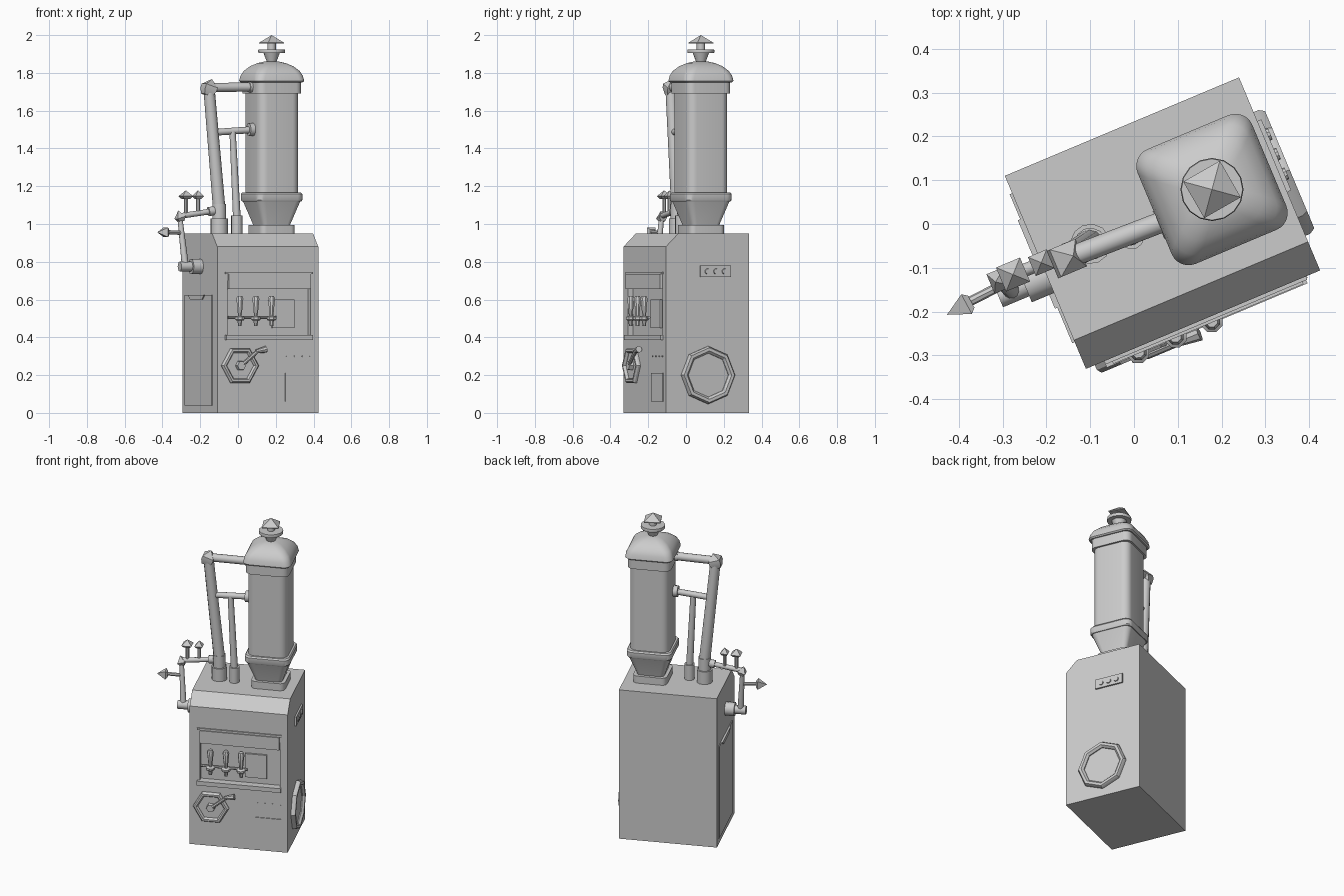
import bpy, bmesh
from math import cos, sin, pi, radians
from mathutils import Vector, Matrix

# The whole machine stands turned about z
PLACE = Matrix.Translation((0.065, 0.002, 0)) @ Matrix.Rotation(radians(22.8), 4, 'Z')
FRONT, SIDE = -0.239, 0.29


def loft(name, rings, closed=False):
    """Skin a row of point rings; closed joins the last ring to the first."""
    bm = bmesh.new()
    vs = [[bm.verts.new(p) for p in ring] for ring in rings]
    n = len(vs[0])
    pairs = list(zip(vs, vs[1:])) + ([(vs[-1], vs[0])] if closed else [])
    for a, b in pairs:
        for i in range(n):
            j = (i + 1) % n
            bm.faces.new((a[i], a[j], b[j], b[i]))
    if not closed:
        bm.faces.new(vs[0][::-1])
        bm.faces.new(vs[-1])
    bmesh.ops.remove_doubles(bm, verts=bm.verts, dist=1e-5)
    bmesh.ops.recalc_face_normals(bm, faces=bm.faces)
    me = bpy.data.meshes.new(name)
    bm.to_mesh(me)
    bm.free()
    ob = bpy.data.objects.new(name, me)
    bpy.context.collection.objects.link(ob)
    ob.matrix_world = PLACE
    return ob


def box(name, lo, hi):
    (a, b, c), (d, e, f) = lo, hi
    return loft(name, [[(a, b, z), (d, b, z), (d, e, z), (a, e, z)] for z in (c, f)])


def lathe(name, origin, axis, profile, n=12, spin=0.0, closed=False):
    """n-sided turning of (radius, height) pairs along an axis."""
    ax = Vector(axis).normalized()
    q = ax.to_track_quat('Z', 'Y').to_matrix() if abs(ax.z) < 0.999 else Matrix.Identity(3)
    o = Vector(origin)
    return loft(name, [[o + q @ Vector((r * cos(spin + 2 * pi * i / n), r * sin(spin + 2 * pi * i / n), h))
                        for i in range(n)] for r, h in profile], closed)


def rod(name, p, q, r0, r1=None, n=12, spin=0.0):
    d = Vector(q) - Vector(p)
    return lathe(name, p, d, [(r0, 0), (r0 if r1 is None else r1, d.length)], n, spin)


def rounded(name, cx, cy, sections, seg=6):
    """Stack of rounded squares given as (half width, corner radius, z)."""
    rings = []
    for a, r, z in sections:
        ring = []
        for k, (sx, sy) in enumerate([(1, 1), (-1, 1), (-1, -1), (1, -1)]):
            for i in range(seg + 1):
                t = pi / 2 * (k + i / seg)
                ring.append((cx + sx * (a - r) + r * cos(t), cy + sy * (a - r) + r * sin(t), z))
        rings.append(ring)
    return loft(name, rings)


# Cabinet with a sloped front top edge and a shallow serving recess
side = [(FRONT, 0), (0.239, 0), (0.239, 0.95), (-0.168, 0.95), (FRONT, 0.88)]
cabinet = loft("cabinet", [[(x, y, z) for y, z in side] for x in (-SIDE, SIDE)])
cutter = box("recess_cutter", (-0.23, -0.3, 0.41), (0.245, FRONT + 0.03, 0.70))
cutter.hide_render = True
cutter.hide_set(True)
mod = cabinet.modifiers.new("recess", 'BOOLEAN')
mod.object, mod.operation, mod.solver = cutter, 'DIFFERENCE', 'EXACT'

# Hood, display and drip tray
box("hood_trim", (-0.245, FRONT - 0.008, 0.735), (0.255, FRONT + 0.02, 0.747))
box("hood", (-0.228, FRONT - 0.014, 0.655), (0.243, FRONT + 0.03, 0.735))
box("display", (0.035, FRONT + 0.018, 0.45), (0.162, FRONT + 0.035, 0.60))
box("drip_tray", (-0.245, FRONT - 0.016, 0.385), (0.252, FRONT + 0.03, 0.412))

# Three taps on a shared bar
rod("tap_bar", (-0.225, -0.235, 0.505), (0.05, -0.235, 0.505), 0.008, n=8)
for i, x in enumerate((-0.165, -0.073, 0.017)):
    o = (x, -0.25, 0)
    lathe(f"tap_handle_{i}", o, (0, 0, 1), [(0.010, 0.51), (0.020, 0.605), (0.014, 0.618)], 8)
    lathe(f"tap_collar_{i}", o, (0, 0, 1), [(0.022, 0.49), (0.027, 0.495), (0.027, 0.507), (0.018, 0.513)], 8)
    lathe(f"tap_spout_{i}", o, (0, 0, 1), [(0.010, 0.46), (0.014, 0.49)], 8)

# Hexagonal hatch with crank
hub = (-0.162, FRONT, 0.25)
lathe("hatch_ring", hub, (0, -1, 0), [(0.106, -0.01), (0.106, 0.012), (0.098, 0.022), (0.086, 0.022),
                                      (0.078, 0.012), (0.078, -0.01)], 6, closed=True)
lathe("hatch_plate", hub, (0, -1, 0), [(0.08, -0.01), (0.08, 0.006)], 6)
lathe("crank_hub", hub, (0, -1, 0), [(0.028, 0), (0.024, 0.03)], 6)
rod("crank_arm", (-0.15, FRONT - 0.025, 0.26), (-0.07, FRONT - 0.025, 0.325), 0.010, n=8)
rod("crank_grip", (-0.078, FRONT - 0.025, 0.325), (-0.02, FRONT - 0.025, 0.337), 0.010, 0.018, n=8)

# Small front cover and row of rivets
box("front_cover", (0.10, FRONT - 0.005, 0.06), (0.257, FRONT + 0.01, 0.21))
for i in range(4):
    rod(f"rivet_{i}", (0.11 + 0.045 * i, FRONT + 0.005, 0.30), (0.11 + 0.045 * i, FRONT - 0.004, 0.30), 0.005, n=6)

# Octagonal porthole and indicator plate on the right side
lathe("porthole_ring", (SIDE, 0, 0.20), (1, 0, 0), [(0.153, -0.01), (0.153, 0.012), (0.145, 0.025), (0.128, 0.025),
                                                 (0.116, 0.012), (0.116, -0.01)], 8, closed=True)
lathe("porthole_glass", (SIDE, 0, 0.20), (1, 0, 0), [(0.118, -0.01), (0.118, 0.006)], 8)
box("indicator_plate", (SIDE - 0.01, -0.045, 0.72), (SIDE + 0.01, 0.131, 0.78))
for i in range(3):
    y = -0.005 + 0.049 * i
    rod(f"indicator_{i}", (SIDE, y, 0.749), (SIDE + 0.016, y, 0.749), 0.017, 0.014, n=10)

# Service door on the left side
box("side_door", (-SIDE - 0.006, -0.173, 0.04), (-SIDE + 0.01, 0.196, 0.625))
loft("door_latch", [[(x, -0.085, 0.625), (x, 0.134, 0.625), (x, 0.105, 0.60), (x, -0.055, 0.60)]
                    for x in (-SIDE, -SIDE - 0.012)])

# Tank on a tapered foot, with bands, domed lid and vent
C = (0.134, 0.027)
rounded("tank_foot", *C, [(0.100, 0.03, 0.94), (0.100, 0.03, 0.995)])
rounded("tank_funnel", *C, [(0.078, 0.025, 0.98), (0.082, 0.025, 1.0), (0.127, 0.04, 1.125)])
rounded("tank_lower_band", *C, [(0.130, 0.04, 1.12), (0.134, 0.04, 1.127), (0.134, 0.04, 1.158), (0.128, 0.04, 1.167)])
rounded("tank_body", *C, [(0.117, 0.045, 1.15), (0.117, 0.045, 1.70)])
rounded("tank_upper_band", *C, [(0.128, 0.04, 1.69), (0.128, 0.04, 1.75)])
rounded("tank_dome", *C, [(0.135, 0.04, 1.75), (0.142, 0.042, 1.757), (0.137, 0.045, 1.785), (0.124, 0.045, 1.81),
                          (0.098, 0.042, 1.835), (0.065, 0.035, 1.852), (0.03, 0.02, 1.861)])
lathe("vent", (*C, 0), (0, 0, 1), [(0.022, 1.85), (0.043, 1.905), (0.070, 1.905), (0.072, 1.915), (0.070, 1.925),
                                   (0.022, 1.925), (0.022, 1.965)], 16)
lathe("vent_cap", (*C, 0), (0, 0, 1), [(0.068, 1.955), (0.068, 1.96), (0.0, 2.0)], 4, radians(52))

# Main riser, elbow and branch pipes into the tank
base, top = Vector((-0.17, 0.02, 1.08)), Vector((-0.233, 0.01, 1.72))
lathe("riser_socket", (-0.17, 0.02, 0), (0, 0, 1), [(0.046, 0.94), (0.046, 1.03), (0.037, 1.03), (0.037, 1.105)])
rod("riser_pipe", base, top, 0.033, 0.030)
lathe("riser_elbow", top, (0.35, 0, 1), [(0.032, -0.04), (0.048, -0.01), (0.048, 0.012), (0.0, 0.05)], 4, pi / 4)
rod("upper_pipe", top + Vector((0.01, 0, 0.003)), (0.03, 0.002, 1.725), 0.024)
rod("upper_flange", (-0.008, 0.002, 1.725), (0.022, 0.002, 1.725), 0.029)
rod("middle_pipe", (-0.205, 0.012, 1.485), (0.025, 0.0, 1.50), 0.018)
rod("middle_flange", (-0.01, 0.0, 1.50), (0.025, 0.0, 1.50), 0.034)
lathe("small_socket", (-0.077, 0, 0), (0, 0, 1), [(0.030, 0.94), (0.030, 1.045)])
rod("small_pipe", (-0.077, 0, 1.03), (-0.10, 0.004, 1.49), 0.021, 0.017)

# Valve line off the riser
corner, foot = Vector((-0.395, 0.024, 1.042)), Vector((-0.377, -0.01, 0.775))
rod("valve_pipe", (-0.18, 0.02, 1.072), corner, 0.015)
rod("valve_pipe_joint", (-0.232, 0.021, 1.065), (-0.20, 0.02, 1.07), 0.024)
for i, (x, r) in enumerate(((-0.36, 0.042), (-0.29, 0.033))):
    rod(f"valve_stem_{i}", (x, 0.024, 1.05), (x, 0.024, 1.15), 0.011, n=8)
    lathe(f"valve_cap_{i}", (x, 0.024, 0), (0, 0, 1), [(r * 0.6, 1.133), (r, 1.147), (0.0, 1.178)], 4, radians(45))
lathe("corner_cap", corner, (-0.3, 0, 1), [(0.018, -0.03), (0.034, -0.008), (0.0, 0.03)], 4, pi / 4)
rod("drop_pipe", corner, foot, 0.013, 0.019)
rod("side_spout", (-0.388, 0.012, 0.953), (-0.48, 0.005, 0.957), 0.011, n=8)
lathe("spout_tip", (-0.472, 0.004, 0.956), (-1, -0.1, 0), [(0.022, 0), (0.036, 0.012), (0.0, 0.063)], 4, pi / 4)
rod("inlet_pipe", (-0.41, -0.01, 0.775), (-0.28, -0.01, 0.775), 0.026)
rod("inlet_flange", (-0.345, -0.01, 0.775), (-0.28, -0.01, 0.775), 0.041)

# Smooth the round parts, keep hard edges
bpy.ops.object.select_all(action='DESELECT')
for ob in bpy.data.objects:
    if ob is not cutter:
        ob.select_set(True)
bpy.context.view_layer.objects.active = cabinet
bpy.ops.object.shade_smooth_by_angle(angle=radians(33))
